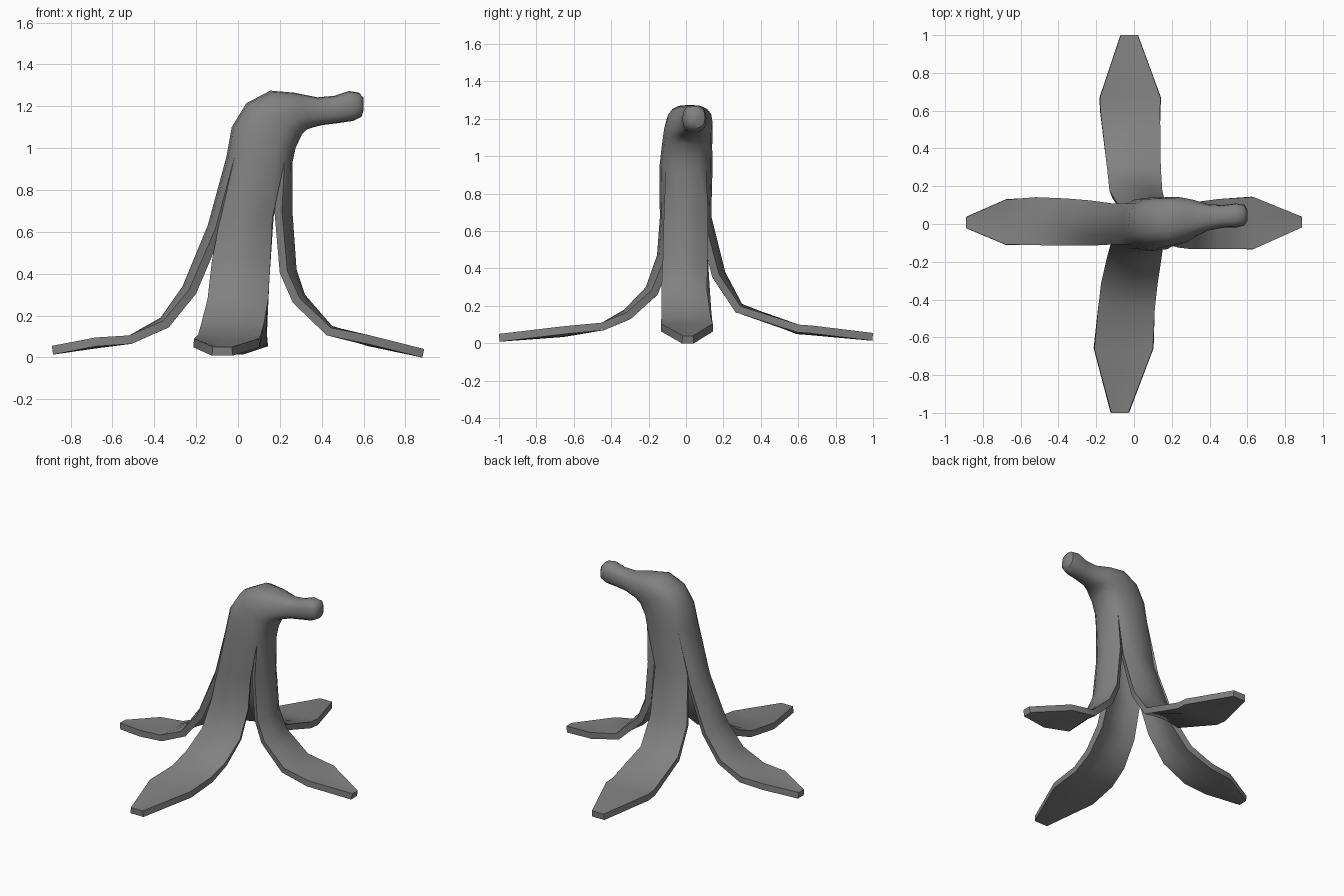
import bpy, bmesh, math
from mathutils import Vector

if "Cube" in bpy.data.objects:
    bpy.data.objects.remove(bpy.data.objects["Cube"], do_unlink=True)

SIDES = 16

# Stem rings: inner x, z, outer x, z, half width, y centre
STEM = [
    (.26, .93, -.055, .96, .142, 0),
    (.275, 1.0, -.03, 1.1, .135, .005),
    (.305, 1.065, .04, 1.215, .13, .012),
    (.33, 1.09, .155, 1.275, .122, .02),
    (.36, 1.1, .27, 1.265, .098, .03),
    (.4, 1.11, .38, 1.243, .07, .035),
    (.48, 1.12, .46, 1.25, .06, .04),
    (.55, 1.13, .53, 1.273, .064, .045),
    (.59, 1.15, .578, 1.266, .055, .047),
    (.6, 1.18, .6, 1.24, .03, .047),
]

# Flaps: outward direction, rows of distance, height, side shift, half width, sag
FLAPS = [
    ((-1, 0), [(.145, .63, 0, .108, .04), (.265, .34, .005, .12, .035),
               (.37, .19, .01, .125, .02), (.52, .105, .015, .127, 0),
               (.68, .085, .01, .118, -.01), (.89, .055, .008, .028, 0)]),
    ((0, 1), [(.135, .68, .045, .125, .04), (.21, .38, .01, .14, .035),
              (.3, .21, 0, .142, .015), (.6, .09, -.02, .158, -.01),
              (.67, .085, -.02, .16, -.01), (1, .055, -.025, .045, 0)]),
    ((1, 0), [(.26, .7, 0, .118, .05), (.28, .42, -.005, .12, .045),
              (.32, .3, -.01, .122, .03), (.45, .15, 0, .132, .01),
              (.63, .095, .005, .138, -.01), (.89, .04, .01, .028, 0)]),
    ((0, -1), [(.14, .67, .04, .125, .04), (.155, .47, .015, .14, .045),
               (.215, .3, 0, .145, .035), (.33, .18, -.025, .15, .02),
               (.45, .11, -.04, .15, 0), (.66, .075, -.055, .155, -.015),
               (1, .05, -.075, .045, 0)]),
]


def soft(v):
    # Slightly squared ellipse
    return math.copysign(abs(v) ** .8, v)


def bridge(bm, low, high, closed):
    n = len(low)
    for i in range(n if closed else n - 1):
        j = (i + 1) % n
        bm.faces.new((low[i], high[i], high[j], low[j]))


bm = bmesh.new()

# Curved neck and stem
rings = []
for ax, az, bx, bz, width, yc in STEM:
    centre = Vector(((ax + bx) / 2, yc, (az + bz) / 2))
    half = Vector((bx - ax, 0, bz - az)) / 2
    ring = []
    for i in range(SIDES):
        a = math.tau * i / SIDES
        p = centre + half * soft(math.cos(a))
        p.y += width * soft(math.sin(a))
        ring.append(bm.verts.new(p))
    rings.append(ring)
for low, high in zip(rings, rings[1:]):
    bridge(bm, low, high, True)
bm.faces.new(reversed(rings[-1]))

# Four flaps peeling away from the neck's quarters
for q, (direction, rows) in enumerate(FLAPS):
    out = Vector((*direction, 0))
    across = Vector((direction[1], -direction[0], 0))
    axis = Vector((abs(across.x), abs(across.y), 0))
    above = [rings[0][(4 * q + k) % SIDES] for k in range(-2, 3)]
    for r, (d, z, shift, width, sag) in enumerate(rows):
        before = rows[max(r - 1, 0)]
        after = rows[min(r + 1, len(rows) - 1)]
        slope = Vector((after[0] - before[0], after[1] - before[1])).normalized()
        inward = out * slope.y - Vector((0, 0, slope.x))
        row = []
        for k in range(-2, 3):
            t = k / 2
            p = out * d + axis * shift + across * width * t + inward * sag * t * t
            p.z += z
            row.append(bm.verts.new(p))
        bridge(bm, row, above, False)
        above = row

mesh = bpy.data.meshes.new("fruit_peel")
bm.to_mesh(mesh)
bm.free()
peel = bpy.data.objects.new("fruit_peel", mesh)
bpy.context.collection.objects.link(peel)

# Skin colour
skin = bpy.data.materials.new("grey_skin")
skin.use_nodes = True
colour = (.22, .22, .22, 1)
skin.diffuse_color = colour
skin.node_tree.nodes["Principled BSDF"].inputs["Base Color"].default_value = colour
mesh.materials.append(skin)

# Skin thickness, then smooth shading with sharp rims
bpy.context.view_layer.objects.active = peel
peel.select_set(True)
thick = peel.modifiers.new("thickness", "SOLIDIFY")
thick.thickness = .042
thick.offset = -1
bpy.ops.object.modifier_apply(modifier=thick.name)
bpy.ops.object.shade_smooth_by_angle(angle=math.radians(45))
